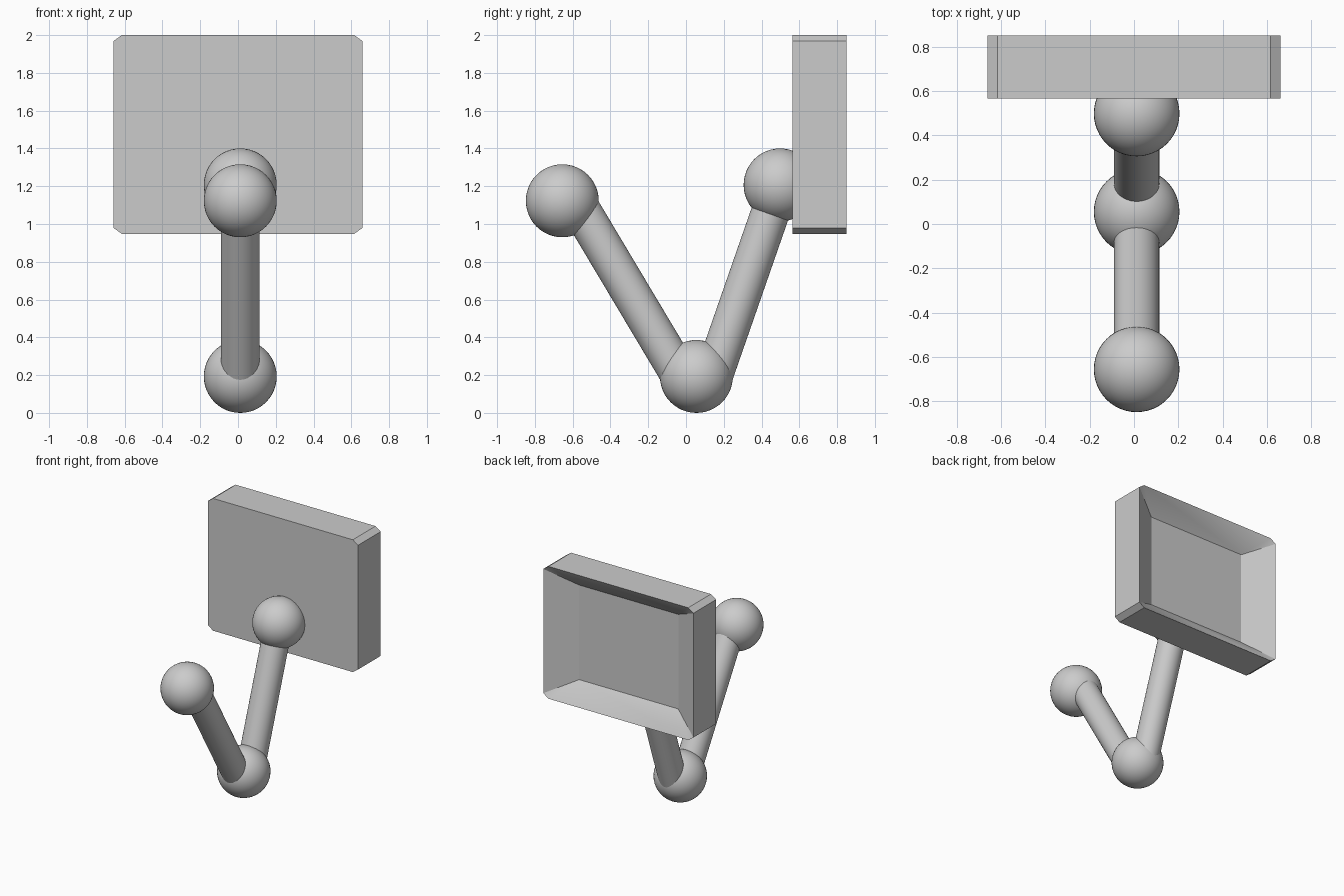
import bpy, bmesh, math
from mathutils import Vector

if "Cube" in bpy.data.objects:
    bpy.data.objects.remove(bpy.data.objects["Cube"])

CX = 0.012  # the frame sits slightly off the panel's centre line


def smooth(obj, angle):
    bpy.ops.object.select_all(action='DESELECT')
    obj.select_set(True)
    bpy.context.view_layer.objects.active = obj
    bpy.ops.object.shade_smooth_by_angle(angle=math.radians(angle))


def ball(name, y, z, r=0.193):
    bpy.ops.mesh.primitive_uv_sphere_add(segments=48, ring_count=24, radius=r, location=(CX, y, z))
    obj = bpy.context.object
    obj.name = name
    smooth(obj, 40)


def rod(name, a, b, r=0.102):
    a, b = Vector((CX, *a)), Vector((CX, *b))
    bpy.ops.mesh.primitive_cylinder_add(vertices=48, radius=r, depth=(b - a).length, location=(a + b) / 2)
    obj = bpy.context.object
    obj.name = name
    obj.rotation_euler = (b - a).to_track_quat('Z', 'Y').to_euler()
    smooth(obj, 40)


# V-shaped frame: three balls joined by two rods
ball("front_ball", -0.655, 1.123)
ball("base_ball", 0.055, 0.193)
ball("rear_ball", 0.498, 1.207)
rod("front_rod", (-0.581, 1.119), (-0.031, 0.197))
rod("rear_rod", (0.134, 0.162), (0.476, 1.145))

# Panel: chamfered slab, hollowed at the back with sloping walls
ZC, W, H, CW, CH = 1.474, 0.66, 0.526, 0.045, 0.032
Y_FRONT, Y_BACK, Y_FLOOR = 0.565, 0.85, 0.72
FW, FH = 0.436, 0.376

bm = bmesh.new()
outline, floor_pts = [], []
for sx, sz in ((1, 1), (-1, 1), (-1, -1), (1, -1)):
    pair = [(sx * W, sz * (H - CH)), (sx * (W - CW), sz * H)]
    outline += pair if sx == sz else pair[::-1]
    floor_pts.append((sx * FW, sz * FH))
# order the corner pairs so that the outline runs round the slab
outline.sort(key=lambda p: math.atan2(p[1], p[0]) % math.tau)


def ring(points, y):
    return [bm.verts.new((x, y, ZC + z)) for x, z in points]


front, rim, floor = ring(outline, Y_FRONT), ring(outline, Y_BACK), ring(floor_pts, Y_FLOOR)
bm.faces.new(front)
bm.faces.new(floor)
for i in range(8):
    j = (i + 1) % 8
    bm.faces.new((front[i], front[j], rim[j], rim[i]))
for i in range(4):
    a, b, c = rim[2 * i], rim[2 * i + 1], rim[(2 * i + 2) % 8]
    bm.faces.new((a, b, floor[i]))
    bm.faces.new((b, c, floor[(i + 1) % 4], floor[i]))
bmesh.ops.recalc_face_normals(bm, faces=bm.faces)
mesh = bpy.data.meshes.new("panel")
bm.to_mesh(mesh)
bm.free()
panel = bpy.data.objects.new("panel", mesh)
bpy.context.collection.objects.link(panel)
smooth(panel, 25)
